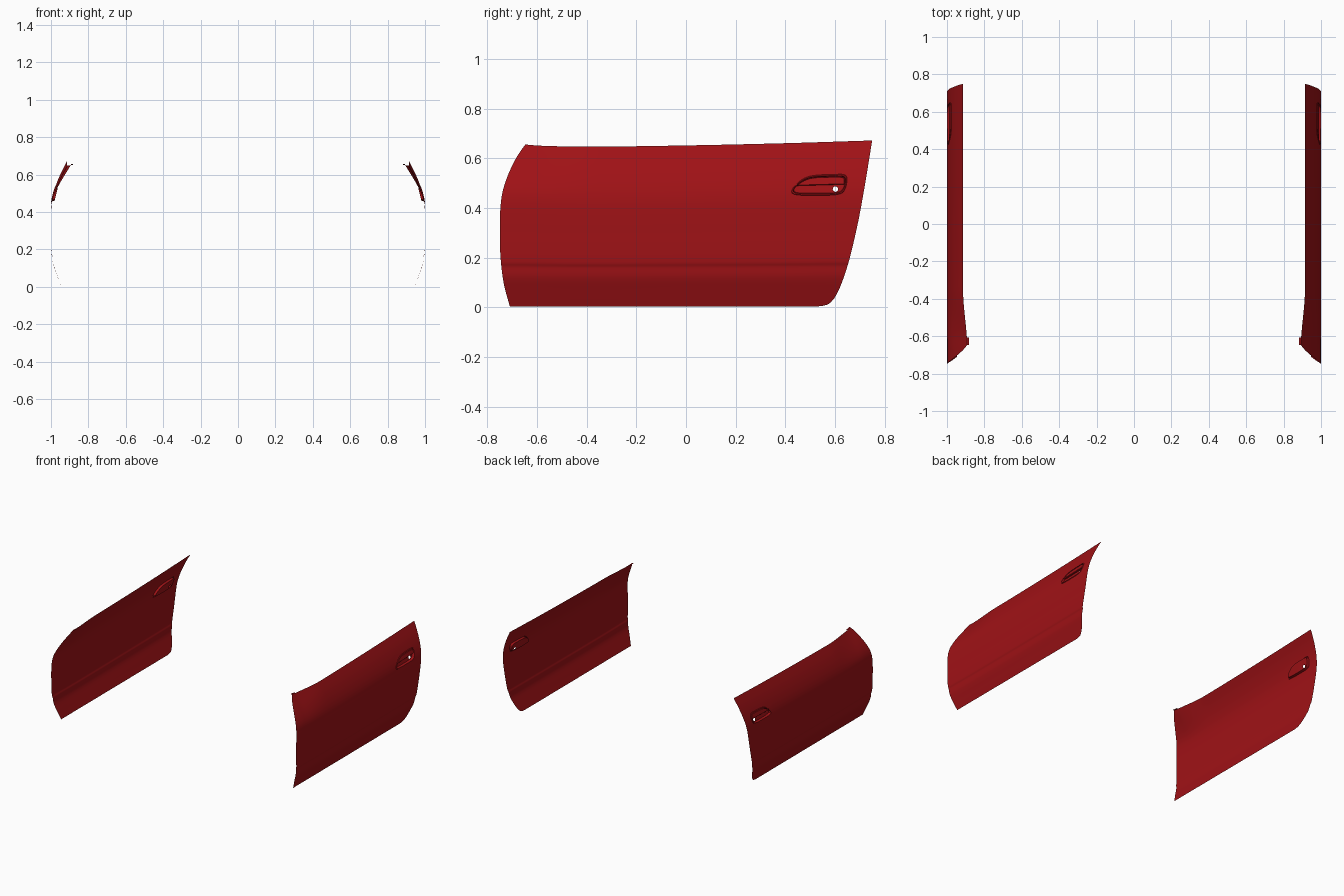
import bpy, bmesh, math

if "Cube" in bpy.data.objects:
    bpy.data.objects.remove(bpy.data.objects["Cube"])

Z0 = 0.004
# cross-section (height fraction -> x), outline edges and top line
PROFILE = [(0, .947), (.09, .968), (.185, .989), (.235, .992), (.25, .9935), (.265, .997),
           (.31, .999), (.45, 1.0), (.6, 1.0), (.68, .996), (.75, .986), (.83, .968),
           (.91, .945), (1, .914)]
FRONT = [(0, -.71), (.14, -.734), (.3, -.747), (.45, -.75), (.6, -.748), (.7, -.74),
         (.8, -.72), (.9, -.69), (.965, -.664), (1, -.647)]
REAR = [(0, .535), (.006, .562), (.02, .58), (.05, .598), (.11, .619), (.2, .641),
        (.3, .661), (.5, .692), (.7, .717), (1, .75)]
TOP = [(-.65, .656), (-.59, .651), (-.4, .647), (0, .652), (.4, .661), (.75, .672)]
HANDLE = [(.424, .472), (.428, .452), (.52, .450), (.615, .452), (.64, .468), (.651, .512),
          (.645, .536), (.60, .536), (.52, .533), (.48, .524), (.445, .498)]
HC = (.545, .493)


def curve(pts, x):
    """Smooth curve through the points, clamped at both ends."""
    if x <= pts[0][0]:
        return pts[0][1]
    if x >= pts[-1][0]:
        return pts[-1][1]
    i = max(k for k in range(len(pts) - 1) if pts[k][0] <= x)
    slope = lambda a, b: (pts[b][1] - pts[a][1]) / (pts[b][0] - pts[a][0])
    m = [slope(max(k - 1, 0), min(k + 1, len(pts) - 1)) for k in (i, i + 1)]
    (x0, y0), (x1, y1) = pts[i], pts[i + 1]
    h = x1 - x0
    s = (x - x0) / h
    return ((2*s**3 - 3*s*s + 1) * y0 + (s**3 - 2*s*s + s) * h * m[0]
            + (3*s*s - 2*s**3) * y1 + (s**3 - s*s) * h * m[1])


def smooth(a, b, x):
    s = min(max((x - a) / (b - a), 0), 1)
    return s * s * (3 - 2 * s)


def surface(y, z):
    """Outer skin x for a point in side view; the front top corner leans in."""
    t = (z - Z0) / (curve(TOP, y) - Z0)
    return curve(PROFILE, t) - .022 * smooth(-.35, -.66, y) * smooth(.68, 1, t)


def round_off(pts, n=2):
    for _ in range(n):
        pts = [(a[0]*w + b[0]*(1-w), a[1]*w + b[1]*(1-w))
               for a, b in zip(pts, pts[1:] + pts[:1]) for w in (.75, .25)]
    return pts


def scaled(pts, d):
    """Shrink a handle outline by roughly distance d on every side."""
    ky, kz = 1 - d / .112, 1 - d / .042
    return [(HC[0] + (y - HC[0]) * ky, HC[1] + (z - HC[1]) * kz) for y, z in pts]


def loop(bm, pts, depth):
    vs = [bm.verts.new((depth, y, z)) for y, z in pts]
    return vs, [bm.edges.new((vs[i], vs[(i + 1) % len(vs)])) for i in range(len(vs))]


def bridge(bm, a, b):
    for i in range(len(a)):
        j = (i + 1) % len(a)
        bm.faces.new((a[i], a[j], b[j], b[i]))


def finish(bm, name, side, mat, closed):
    """Bend the flat part onto the skin, put it on its side and orient it."""
    for v in bm.verts:
        v.co.x = side * (v.co.x + surface(v.co.y, v.co.z))
    bmesh.ops.recalc_face_normals(bm, faces=bm.faces[:])
    bm.normal_update()
    if not closed and sum(f.normal.x * f.calc_area() for f in bm.faces) * side < 0:
        bmesh.ops.reverse_faces(bm, faces=bm.faces[:])
    me = bpy.data.meshes.new(name)
    bm.to_mesh(me)
    bm.free()
    ob = bpy.data.objects.new(name, me)
    bpy.context.collection.objects.link(ob)
    me.materials.append(mat)
    bpy.ops.object.select_all(action='DESELECT')
    ob.select_set(True)
    bpy.context.view_layer.objects.active = ob
    bpy.ops.object.shade_smooth_by_angle(angle=math.radians(30))


def door_panel(side, name, mat):
    bm = bmesh.new()
    rows = sorted({i / 40 for i in range(41)} | {.004, .01, .018, .235, .243, .258, .265, .28})
    n = 70
    grid = []
    for t in rows:
        a, b = curve(FRONT, t), curve(REAR, t)
        ys = [a + (b - a) * i / n for i in range(n + 1)]
        grid.append([bm.verts.new((0, y, Z0 + t * (curve(TOP, y) - Z0))) for y in ys])
    for r, s in zip(grid, grid[1:]):
        for i in range(n):
            bm.faces.new((r[i], r[i + 1], s[i + 1], s[i]))
    # opening for the handle cup
    gone = [f for f in bm.faces if any(.415 < v.co.y < .66 and .442 < v.co.z < .545
                                       for v in f.verts)]
    border = {e for f in gone for e in f.edges}
    border = [e for e in border if not all(f in gone for f in e.link_faces)]
    bmesh.ops.delete(bm, geom=gone, context='FACES')
    # rim and recessed cup, with a round lock hole in its floor
    shape = round_off(HANDLE)
    outer, edges = loop(bm, shape, 0)
    bmesh.ops.triangle_fill(bm, edges=border + edges, use_beauty=True, normal=(1, 0, 0))
    prev = outer
    for d, depth in ((.002, .003), (.006, .003), (.009, -.014)):
        ring, edges = loop(bm, scaled(shape, d), depth)
        bridge(bm, prev, ring)
        prev = ring
    hole = [(.602 + .011 * math.cos(i * math.tau / 16), .476 + .011 * math.sin(i * math.tau / 16))
            for i in range(16)]
    _, hole_edges = loop(bm, hole, -.014)
    bmesh.ops.triangle_fill(bm, edges=edges + hole_edges, use_beauty=True, normal=(1, 0, 0))
    # small inward lip at the front end of the window line
    lip = [v for v in grid[-1] if v.co.y < -.595]
    inner = [bm.verts.new((-.011, v.co.y, v.co.z)) for v in lip]
    for i in range(len(lip) - 1):
        bm.faces.new((lip[i], lip[i + 1], inner[i + 1], inner[i]))
    finish(bm, name, side, mat, False)


def door_handle(side, name, mat):
    # pull flap covering the upper half of the cup
    bm = bmesh.new()
    pts = [p for p in scaled(round_off(HANDLE), .010) if p[1] > .489]
    back, _ = loop(bm, pts, -.013)
    front, _ = loop(bm, pts, -.002)
    cy, cz = (sum(p[k] for p in pts) / len(pts) for k in (0, 1))
    face, _ = loop(bm, [(cy + (y - cy) * .97, cz + (z - cz) * .88) for y, z in pts], .001)
    bridge(bm, back, front)
    bridge(bm, front, face)
    bm.faces.new(face)
    bm.faces.new(back[::-1])
    finish(bm, name, side, mat, True)


red = bpy.data.materials.new("red_paint")
red.diffuse_color = (.35, .006, .008, 1)
red.use_nodes = True
red.node_tree.nodes["Principled BSDF"].inputs["Base Color"].default_value = red.diffuse_color
for side, label in ((1, "right"), (-1, "left")):
    door_panel(side, label + "_door_panel", red)
    door_handle(side, label + "_door_handle", red)
